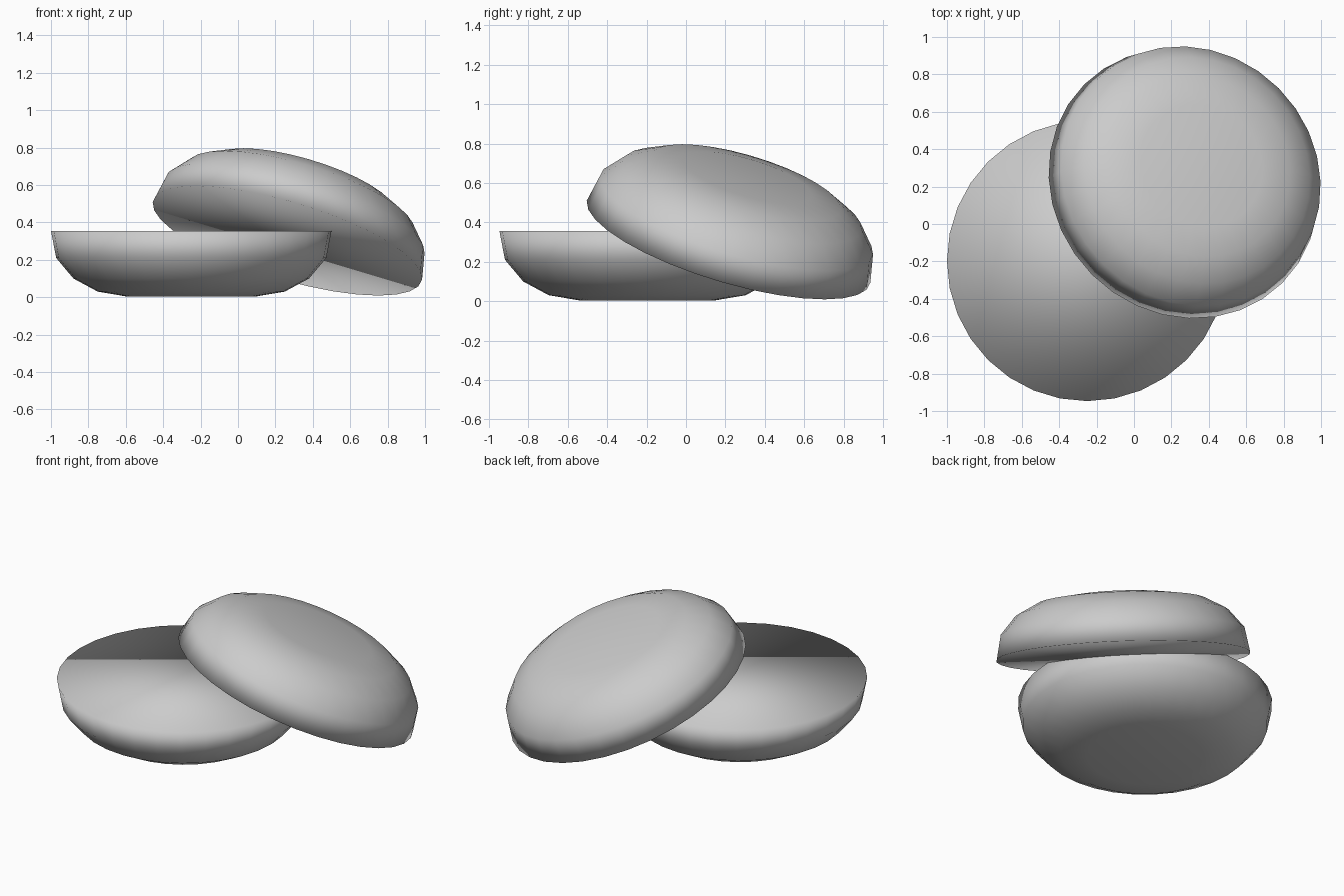
import bpy, bmesh, math
from mathutils import Matrix

if "Cube" in bpy.data.objects:
    bpy.data.objects.remove(bpy.data.objects["Cube"])

SIDES = 32
# half-section of one half: radius, depth below the flat face
PROFILE = [(0.75, 0.0), (0.722, 0.145), (0.63, 0.255), (0.50, 0.325), (0.34, 0.352)]


def shell_half(name, matrix):
    """Shallow rounded bowl shape closed by a flat face."""
    bm = bmesh.new()
    rings = []
    for r, d in PROFILE:
        rings.append([bm.verts.new((r * math.cos(2 * math.pi * i / SIDES),
                                    r * math.sin(2 * math.pi * i / SIDES), -d))
                      for i in range(SIDES)])
    for a, b in zip(rings, rings[1:]):
        for i in range(SIDES):
            j = (i + 1) % SIDES
            bm.faces.new((a[i], b[i], b[j], a[j]))
    bm.faces.new(rings[0])
    bm.faces.new(rings[-1][::-1])
    bmesh.ops.recalc_face_normals(bm, faces=bm.faces)
    for f in bm.faces:
        f.smooth = True
    bm.transform(matrix)
    me = bpy.data.meshes.new(name)
    bm.to_mesh(me)
    bm.free()
    ob = bpy.data.objects.new(name, me)
    bpy.context.collection.objects.link(ob)
    return ob


# lower half lies flat side up
shell_half("lower_half", Matrix.Translation((-0.25, -0.197, 0.355)))

# upper half is flipped and leans diagonally on the lower one
tilt = Matrix.Rotation(math.radians(23), 4, (-1, 1, 0))
flip = Matrix.Rotation(math.pi, 4, 'X')
shell_half("upper_half", Matrix.Translation((0.264, 0.216, 0.302)) @ tilt @ flip)
